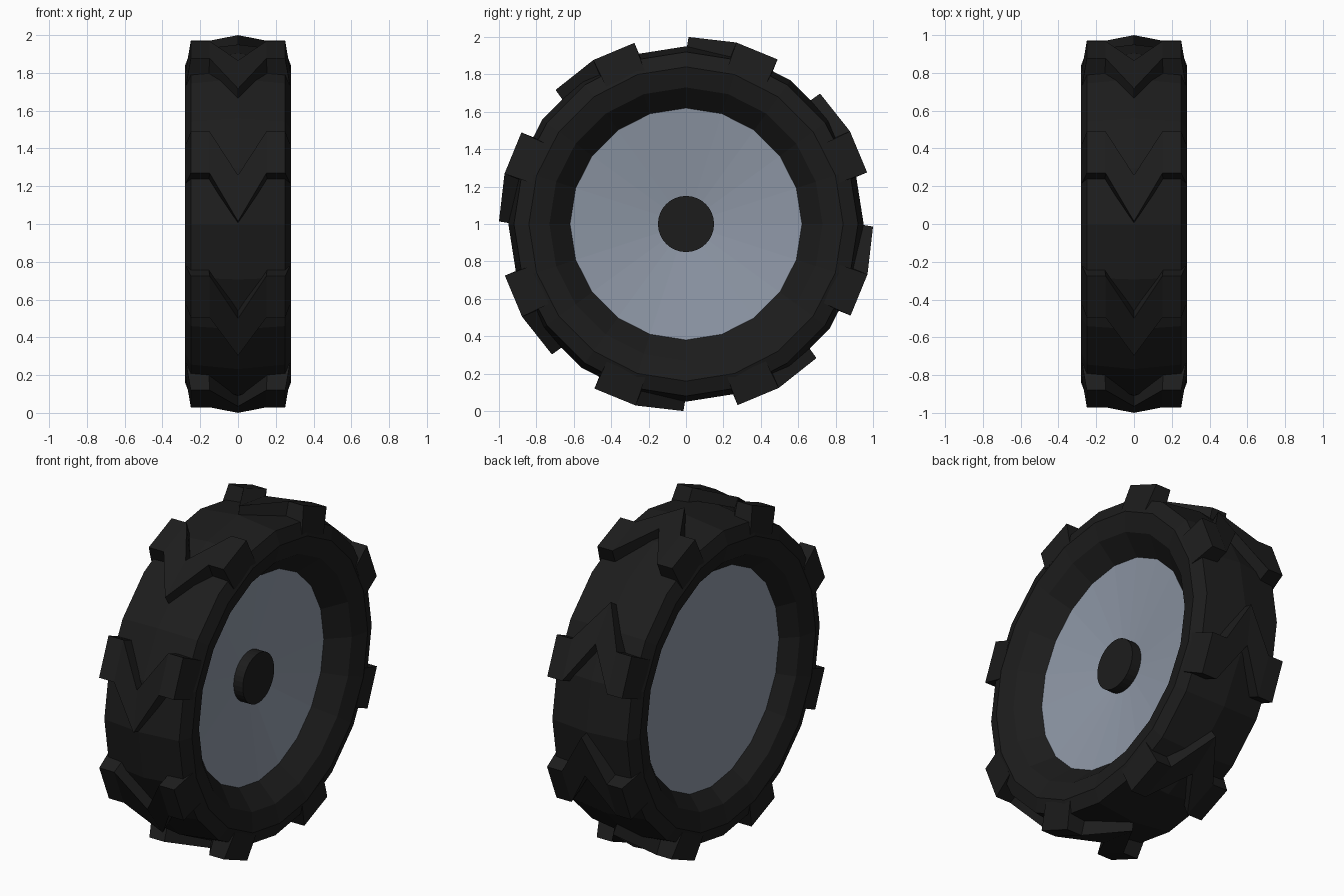
import bpy, bmesh
from math import sin, cos, pi, radians

if "Cube" in bpy.data.objects:
    bpy.data.objects.remove(bpy.data.objects["Cube"])

CZ = 1.0  # axle height


def material(name, rgb):
    m = bpy.data.materials.new(name)
    m.diffuse_color = (*rgb, 1)
    m.use_nodes = True
    m.node_tree.nodes["Principled BSDF"].inputs["Base Color"].default_value = m.diffuse_color
    return m


RUBBER = material("rubber", (0.012, 0.012, 0.012))
METAL = material("grey_metal", (0.27, 0.31, 0.38))


def point(x, r, a):
    """Point around the axle; angle runs from the top towards +y."""
    return (x, r * sin(a), CZ + r * cos(a))


def finish(bm, name, mat):
    bmesh.ops.recalc_face_normals(bm, faces=bm.faces)
    me = bpy.data.meshes.new(name)
    bm.to_mesh(me)
    bm.free()
    ob = bpy.data.objects.new(name, me)
    bpy.context.collection.objects.link(ob)
    me.materials.append(mat)
    return ob


def lathe(name, profile, sides, mat, closed=False):
    """Revolve (x, r) points around the axle; r = 0 makes a centre point."""
    bm = bmesh.new()
    rings = []
    for x, r in profile:
        if r == 0:
            rings.append([bm.verts.new(point(x, 0, 0))] * sides)
        else:
            rings.append([bm.verts.new(point(x, r, 2 * pi * i / sides)) for i in range(sides)])
    pairs = list(zip(rings, rings[1:]))
    if closed:
        pairs.append((rings[-1], rings[0]))
    for a, b in pairs:
        for i in range(sides):
            j = (i + 1) % sides
            bm.faces.new(list(dict.fromkeys((a[i], a[j], b[j], b[i]))))
    return finish(bm, name, mat)


# Tyre carcass with sloped recesses on both sides
lathe("tyre", [(0, 0.95), (0.25, 0.92), (0.28, 0.84), (0.25, 0.73), (0.14, 0.62),
               (-0.167, 0.65), (-0.25, 0.73), (-0.28, 0.84), (-0.25, 0.92)],
      20, RUBBER, closed=True)

# Wheel disc: dished outer face, flat inner face
lathe("wheel_disc", [(0.055, 0), (0.14, 0.62), (-0.167, 0.65), (-0.167, 0)], 20, METAL)

# Hub cap
lathe("hub", [(0.05, 0), (0.05, 0.15), (0.137, 0.15), (0.137, 0)], 32, RUBBER)

# Chevron tread lugs: top and base outline of one half (x, radius, degrees)
TOP = [(0, 1.0, 0.8), (0.15, 1.007, 15.5), (0.25, 1.007, 15.5),
       (0.25, 1.007, 29.1), (0.15, 1.007, 29.1), (0, 1.0, 15)]
BASE = [(0, 0.92, 0), (0.155, 0.90, 14.8), (0.275, 0.85, 14.8),
        (0.275, 0.85, 29.9), (0.155, 0.90, 29.9), (0, 0.92, 15.8)]
bm = bmesh.new()
for k in range(8):
    for side in (1, -1):
        t, b = [[bm.verts.new(point(side * x, r, radians(d + 45 * k))) for x, r, d in ring]
                for ring in (TOP, BASE)]
        for ring in (t, b):
            bm.faces.new((ring[0], ring[1], ring[4], ring[5]))
            bm.faces.new((ring[1], ring[2], ring[3], ring[4]))
        for i in range(5):
            bm.faces.new((t[i], t[i + 1], b[i + 1], b[i]))
bmesh.ops.remove_doubles(bm, verts=bm.verts, dist=1e-4)
finish(bm, "tread_lugs", RUBBER)
